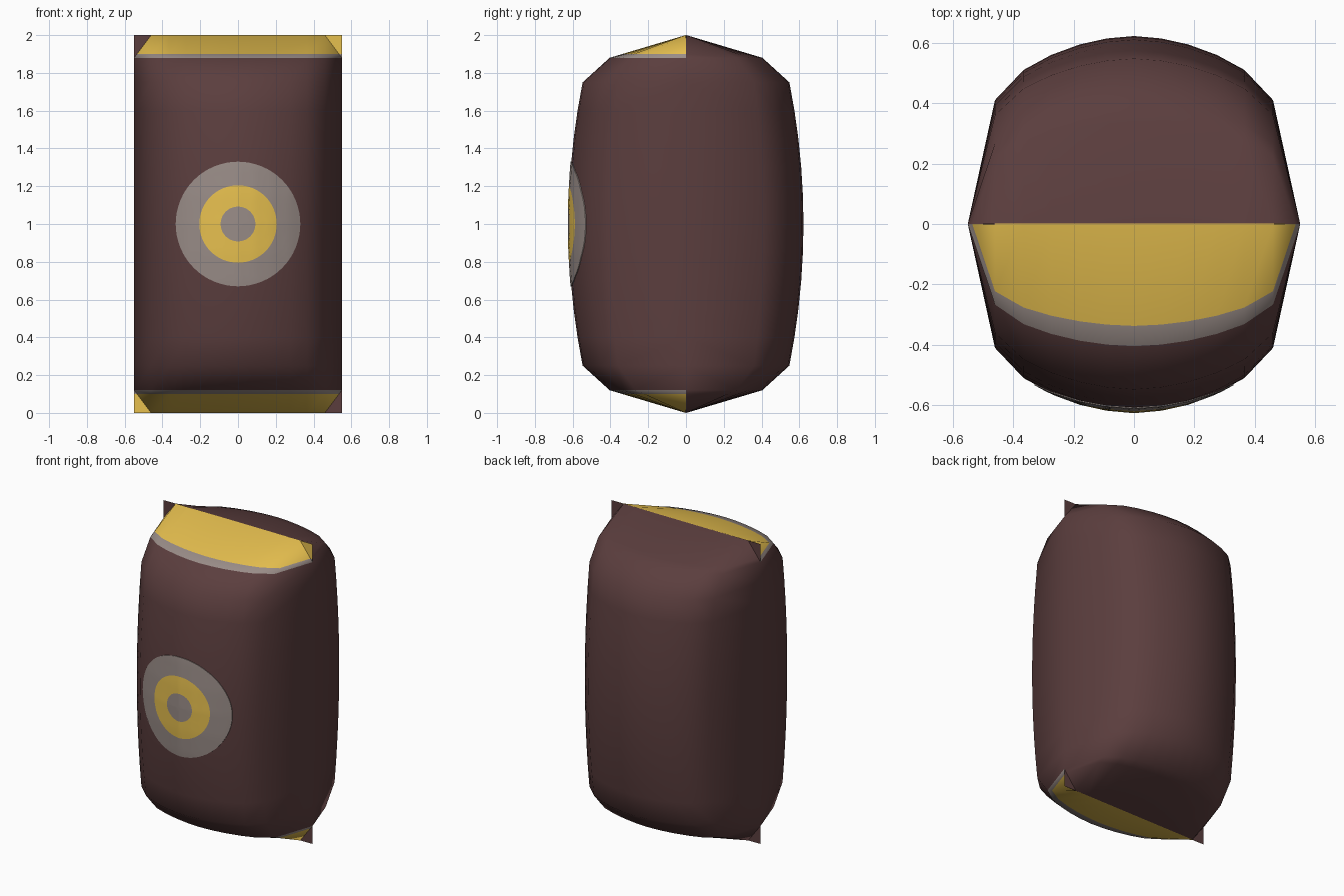
import bpy, bmesh, math
from mathutils import Vector

if "Cube" in bpy.data.objects:
    bpy.data.objects.remove(bpy.data.objects["Cube"])


def material(name, rgb):
    m = bpy.data.materials.new(name)
    m.diffuse_color = (*rgb, 1)
    m.use_nodes = True
    m.node_tree.nodes["Principled BSDF"].inputs["Base Color"].default_value = m.diffuse_color
    return m


BROWN, GREY, YELLOW = 0, 1, 2
MATS = [material("dark brown", (0.105, 0.048, 0.048)),
        material("warm grey", (0.32, 0.265, 0.245)),
        material("golden yellow", (0.82, 0.54, 0.08))]

# Half cross-section (x, depth) and vertical swelling (z, scale) of the bag
SECTION = [(0, .622), (.09, .614), (.18, .594), (.275, .559), (.365, .51), (.46, .41), (.55, 0)]
LOWER = [(0, 0), (.12, .65)] + [(z, 1 - .12 * ((z - 1) / .75) ** 2)
                                for z in (.25, .4, .55, .7, .85, 1)]
ROWS = LOWER + [(2 - z, s) for z, s in reversed(LOWER[:-1])]
COLS = [(-x, d) for x, d in reversed(SECTION[1:])] + SECTION


def lerp(table, t):
    for (a, u), (b, v) in zip(table, table[1:]):
        if a <= t <= b:
            return u + (v - u) * (t - a) / (b - a)
    return 0


def finish(bm, name, angle):
    bmesh.ops.recalc_face_normals(bm, faces=bm.faces)
    me = bpy.data.meshes.new(name)
    bm.to_mesh(me)
    bm.free()
    for m in MATS:
        me.materials.append(m)
    ob = bpy.data.objects.new(name, me)
    bpy.context.collection.objects.link(ob)
    bpy.ops.object.select_all(action='DESELECT')
    ob.select_set(True)
    bpy.context.view_layer.objects.active = ob
    bpy.ops.object.shade_smooth_by_angle(angle=math.radians(angle))
    return ob


# Pillow-shaped bag: front and back sheets sharing their side seams
bm = bmesh.new()
last, top = len(COLS) - 1, len(ROWS) - 1
seam = {(i, j): bm.verts.new((COLS[i][0], 0, ROWS[j][0]))
        for i in (0, last) for j in range(top + 1)}
sheets = []
for side in (-1, 1):
    g = {(i, j): seam.get((i, j)) or bm.verts.new((x, side * max(d * s, .0015), z))
         for j, (z, s) in enumerate(ROWS) for i, (x, d) in enumerate(COLS)}
    sheets.append(g)
    for j in range(top):
        for i in range(last):
            a, b, c, d = g[i, j], g[i + 1, j], g[i + 1, j + 1], g[i, j + 1]
            if i in (0, last - 1) and j in (0, top - 1):
                # corner ears: a flat flap triangle plus a sloping one
                if (i == 0) == (j == 0):
                    bm.faces.new((a, b, d))
                    bm.faces.new((b, c, d))
                else:
                    bm.faces.new((a, b, c))
                    bm.faces.new((a, c, d))
            else:
                bm.faces.new((a, b, c, d))

# Closed top and bottom seams
f, k = sheets
for j in (0, top):
    for i in range(last):
        vs = [f[i, j], f[i + 1, j], k[i + 1, j], k[i, j]]
        bm.faces.new(list(dict.fromkeys(vs)))

# Cut the stripe edge and colour the front stripes by height
for z in (.1, 1.9):
    bmesh.ops.bisect_plane(bm, geom=bm.verts[:] + bm.edges[:] + bm.faces[:],
                           plane_co=Vector((0, 0, z)), plane_no=Vector((0, 0, 1)))
for face in bm.faces:
    c = face.calc_center_median()
    h = abs(c.z - 1)
    if c.y < 1e-6 and h > .88:
        face.material_index = YELLOW if h > .9 else GREY
        if abs(c.x) > .46 and abs(c.y) < .0015 and c.x * (c.z - 1) < 0:
            face.material_index = BROWN     # two ears show the plain sheet
finish(bm, "bag", 45)

# Round target emblem laid over the curved front
bm = bmesh.new()
N = 64
RADII = [.03, .06, .092, .12, .15, .18, .205, .23, .26, .29, .315, .33]


def on_front(x, z):
    return bm.verts.new((x, -lerp(SECTION, abs(x)) * lerp(ROWS, z) - .004, z))


centre = on_front(0, 1)
prev = None
for r in RADII:
    ring = [on_front(r * math.cos(2 * math.pi * n / N), 1 + r * math.sin(2 * math.pi * n / N))
            for n in range(N)]
    for n in range(N):
        m = (n + 1) % N
        vs = (prev[n], ring[n], ring[m], prev[m]) if prev else (centre, ring[n], ring[m])
        bm.faces.new(vs).material_index = YELLOW if .092 < r <= .205 else GREY
    prev = ring
# thin rim tucked into the bag
rim = [bm.verts.new(v.co + Vector((0, .006, 0))) for v in prev]
for n in range(N):
    m = (n + 1) % N
    bm.faces.new((prev[n], rim[n], rim[m], prev[m])).material_index = GREY
finish(bm, "front_emblem", 45)
